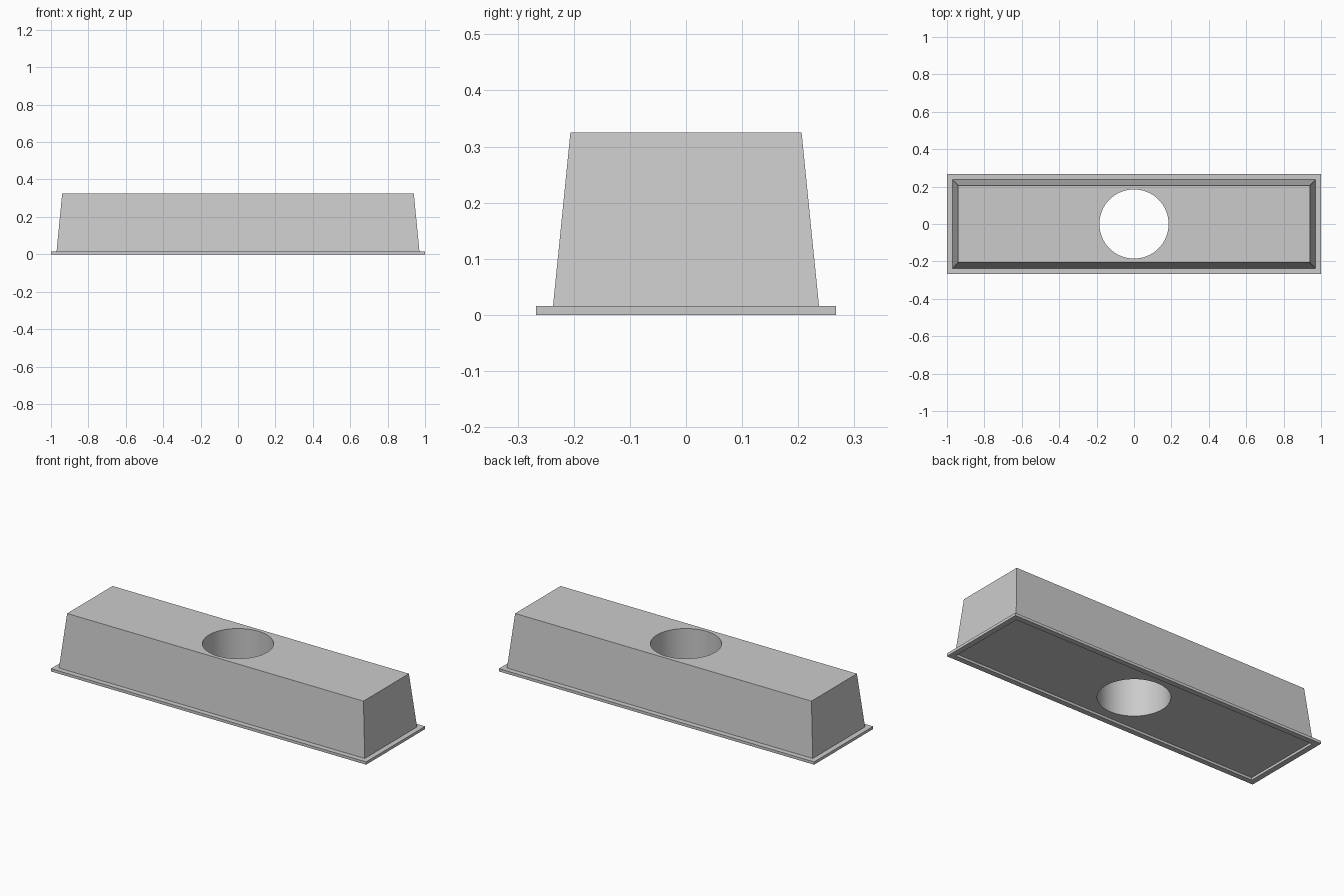
import bpy
import bmesh
import math

cube = bpy.data.objects.get("Cube")
if cube:
    bpy.data.objects.remove(cube, do_unlink=True)

grey = bpy.data.materials.new("light_grey")
grey.use_nodes = True
colour = (0.6, 0.6, 0.6, 1)
grey.diffuse_color = colour
grey.node_tree.nodes["Principled BSDF"].inputs["Base Color"].default_value = colour

# Rectangular sections (half x, half y, z): recess floor, rim, flange, tapered body
sections = [
    (0.968, 0.236, 0.014),
    (0.968, 0.236, 0.0),
    (1.0, 0.267, 0.0),
    (1.0, 0.267, 0.016),
    (0.97, 0.237, 0.016),
    (0.94, 0.206, 0.325),
]
corners = [(-1, -1), (1, -1), (1, 1), (-1, 1)]
bm = bmesh.new()
rings = [[bm.verts.new((sx * x, sy * y, z)) for sx, sy in corners]
         for x, y, z in sections]
for lower, upper in zip(rings, rings[1:]):
    for i in range(4):
        j = (i + 1) % 4
        bm.faces.new((lower[i], lower[j], upper[j], upper[i]))
bm.faces.new(reversed(rings[0]))
bm.faces.new(rings[-1])
bmesh.ops.recalc_face_normals(bm, faces=bm.faces)

mesh = bpy.data.meshes.new("flanged_housing")
bm.to_mesh(mesh)
bm.free()
mesh.materials.append(grey)
housing = bpy.data.objects.new("flanged_housing", mesh)
bpy.context.collection.objects.link(housing)

# Round hole through the middle
bpy.ops.mesh.primitive_cylinder_add(vertices=64, radius=0.185, depth=1)
cutter = bpy.context.object
cutter.name = "hole_cutter"
cutter.hide_render = True
cutter.data.materials.append(grey)

bpy.ops.object.select_all(action="DESELECT")
housing.select_set(True)
bpy.context.view_layer.objects.active = housing
hole = housing.modifiers.new("round_hole", "BOOLEAN")
hole.operation = "DIFFERENCE"
hole.solver = "EXACT"
hole.object = cutter
bpy.ops.object.modifier_apply(modifier=hole.name)
bpy.data.objects.remove(cutter, do_unlink=True)
bpy.ops.object.shade_smooth_by_angle(angle=math.radians(20))
